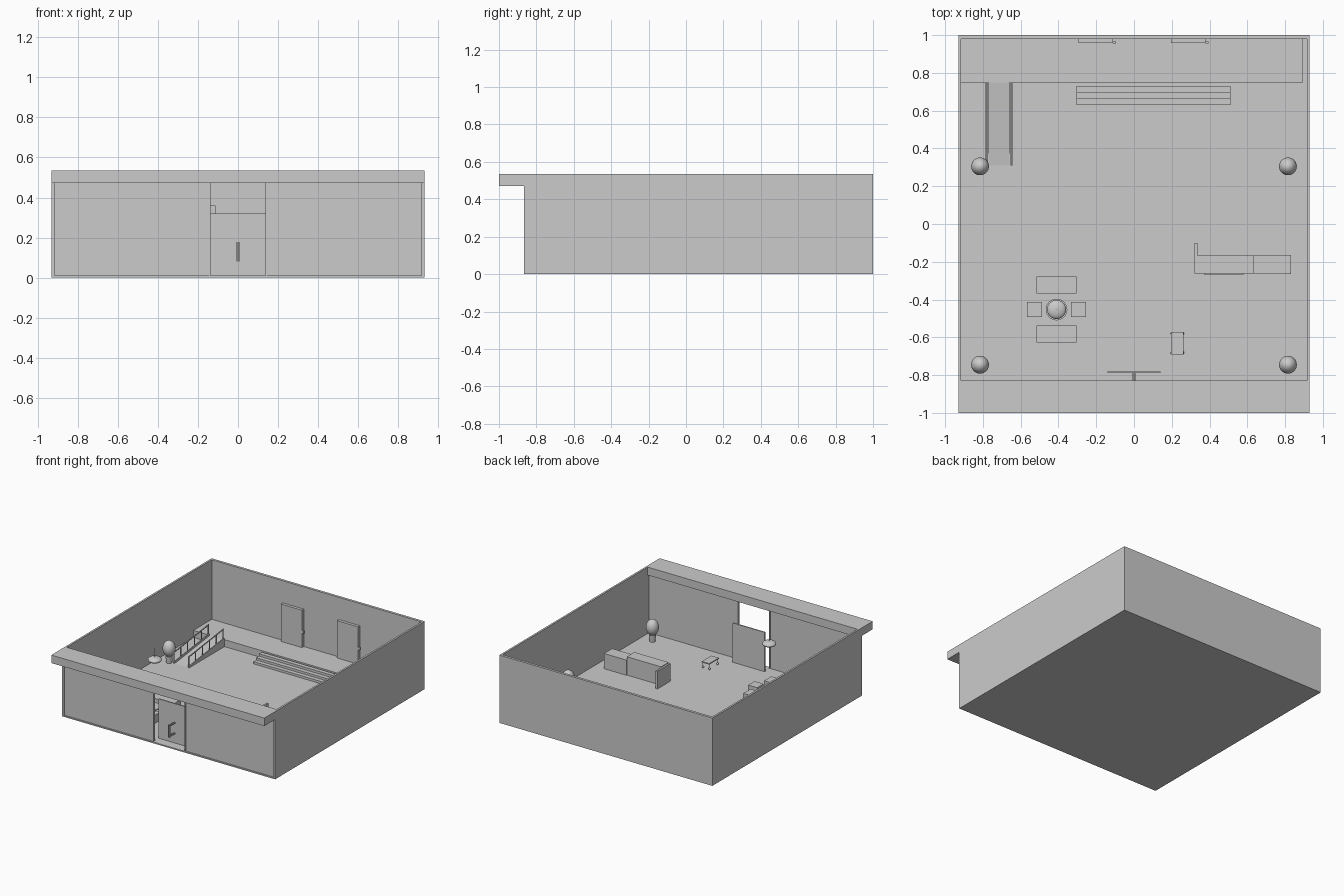
import bpy, bmesh, math
from mathutils import Vector

if "Cube" in bpy.data.objects:
    bpy.data.objects.remove(bpy.data.objects["Cube"])


def box(name, x0, x1, y0, y1, z0, z1):
    bm = bmesh.new()
    bmesh.ops.create_cube(bm, size=1)
    for v in bm.verts:
        v.co = Vector((x0 + (v.co.x + .5) * (x1 - x0),
                       y0 + (v.co.y + .5) * (y1 - y0),
                       z0 + (v.co.z + .5) * (z1 - z0)))
    return finish(name, bm)


def finish(name, bm):
    bmesh.ops.recalc_face_normals(bm, faces=bm.faces)
    me = bpy.data.meshes.new(name)
    bm.to_mesh(me)
    bm.free()
    ob = bpy.data.objects.new(name, me)
    bpy.context.collection.objects.link(ob)
    return ob


def extrude_x(name, profile, x0, x1):
    # closed y,z profile swept along x
    bm = bmesh.new()
    face = bm.faces.new([bm.verts.new((x0, y, z)) for y, z in profile])
    geo = bmesh.ops.extrude_face_region(bm, geom=[face])['geom']
    bmesh.ops.translate(bm, vec=(x1 - x0, 0, 0),
                        verts=[g for g in geo if isinstance(g, bmesh.types.BMVert)])
    return finish(name, bm)


def cyl(name, x, y, z0, z1, r0, r1, n=24):
    bm = bmesh.new()
    bmesh.ops.create_cone(bm, cap_ends=True, segments=n, radius1=r0, radius2=r1, depth=z1 - z0)
    bmesh.ops.translate(bm, vec=(x, y, (z0 + z1) / 2), verts=bm.verts)
    return finish(name, bm)


def ball(name, x, y, z, r, rz):
    bm = bmesh.new()
    bmesh.ops.create_uvsphere(bm, u_segments=32, v_segments=16, radius=1)
    for v in bm.verts:
        v.co = Vector((x + v.co.x * r, y + v.co.y * r, z + v.co.z * rz))
    for f in bm.faces:
        f.smooth = True
    return finish(name, bm)


F = .01    # floor level
P = .065   # platform level

# Shell: floor, walls, canopy
box("floor", -.93, .93, -.865, 1, 0, F)
for s, side in ((-1, "left"), (1, "right")):
    box(side + "_wall", *sorted((s * .915, s * .93)), -.865, 1, F, .535)
box("back_wall", -.915, .915, .98, 1, F, .535)
box("front_canopy", -.93, .93, -1, -.828, .472, .535)

# Shop front: wall panels, door posts, door leaves and pulls
for s, side in ((-1, "left"), (1, "right")):
    box(side + "_front_panel", *sorted((s * .14, s * .915)), -.857, -.847, F, .472)
    box(side + "_door_post", *sorted((s * .136, s * .144)), -.862, -.842, F, .472)
    box(side + "_door_leaf", *sorted((0, s * .14)), -.79, -.78, F, .32)
    box(side + "_door_pull", *sorted((s * .003, s * .008)), -.862, -.855, .08, .178)
    for z in (.085, .168):
        box(side + "_pull_mount", *sorted((s * .003, s * .008)), -.857, -.79, z, z + .005)

# Raised platform at the back with wide steps
box("platform", -.915, .895, .75, .98, F, P)
extrude_x("wide_steps", [(.63, F), (.63, .028), (.663, .028), (.663, .046),
                         (.697, .046), (.697, P), (.73, P), (.73, F)], -.305, .51)

# Ramp with railings
extrude_x("ramp", [(.31, F), (.75, P), (.75, F)], -.77, -.66)
for x, side in ((-.785, "left"), (-.655, "right")):
    y0, y1, h = .31, .75, .085
    extrude_x(side + "_ramp_curb", [(y0, F), (y0, F + .012), (y1, P + .012), (y1, F)],
              x + .004, x + .012)
    extrude_x(side + "_ramp_rail", [(y0, F + h - .006), (y0, F + h),
                                    (y1, P + h), (y1, P + h - .006)], x, x + .008)
    for i in range(6):
        t = i / 5
        y = y0 + .006 + t * (y1 - y0 - .012)
        box(side + "_rail_post", x + .001, x + .007, y - .003, y + .003,
            F, F + t * (P - F) + h - .003)

# Back doors with knobs
for x in (-.295, .195):
    box("back_door", x, x + .183, .957, .98, P, .36)
    box("door_knob", x + .183, x + .2, .955, .965, .18, .2)

# Reception desk
box("desk_counter", .335, .635, -.262, -.168, F, .155)
box("desk_low_end", .635, .83, -.265, -.163, F, .13)
box("desk_side_panel", .32, .335, -.262, -.1, F, .15)
box("desk_front_board", .37, .58, -.268, -.262, .03, .13)

# Seating group with round table and pendant lamp
CX, CY = -.41, -.453
for s in (-1, 1):
    y = CY + s * .13
    box("sofa", CX - .105, CX + .105, y - .045, y + .045, F, .075)
    x = CX + s * .117
    box("stool", x - .04, x + .04, CY - .04, CY + .04, F, .075)
cyl("table_top", CX, CY, .055, .063, .057, .057, 32)
cyl("table_stem", CX, CY, F, .055, .01, .01)
ball("pendant_shade", CX, CY, .43, .05, .022)
cyl("pendant_cord", CX, CY, .44, .525, .002, .002, 8)

# Small trolley
box("trolley_top", .197, .263, -.69, -.572, .055, .063)
for x in (.202, .258):
    for y in (-.682, -.58):
        cyl("trolley_leg", x, y, .02, .055, .002, .002, 8)
        ball("trolley_wheel", x, y, .019, .008, .009)

# Round potted trees in the corners
for x in (-.815, .815):
    for y in (-.745, .305):
        cyl("plant_pot", x, y, F, .065, .022, .026)
        ball("plant_crown", x, y, .12, .047, .062)
